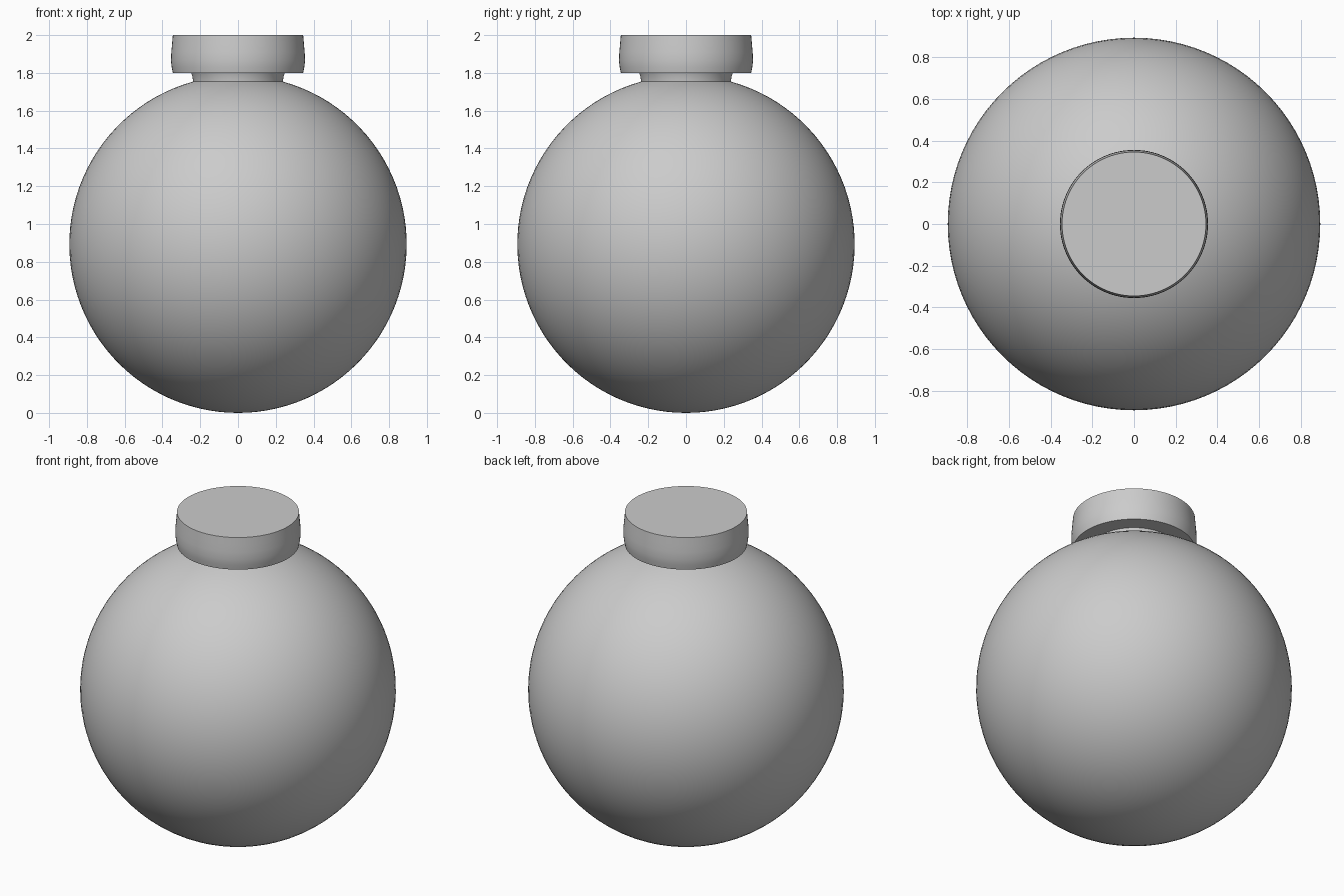
import bpy, bmesh
from math import sin, cos, pi, asin, radians

if "Cube" in bpy.data.objects:
    bpy.data.objects.remove(bpy.data.objects["Cube"])

SEGMENTS = 96


def lathe(name, profile):
    """Spin an (r, z) profile round the z axis; r = 0 points become poles."""
    bm = bmesh.new()
    verts = [bm.verts.new((r, 0, z)) for r, z in profile]
    edges = [bm.edges.new(pair) for pair in zip(verts, verts[1:])]
    bmesh.ops.spin(bm, geom=verts + edges, cent=(0, 0, 0), axis=(0, 0, 1),
                   angle=2 * pi, steps=SEGMENTS)
    bmesh.ops.remove_doubles(bm, verts=bm.verts, dist=1e-4)
    bmesh.ops.recalc_face_normals(bm, faces=bm.faces)
    mesh = bpy.data.meshes.new(name)
    bm.to_mesh(mesh)
    bm.free()
    obj = bpy.data.objects.new(name, mesh)
    bpy.context.collection.objects.link(obj)
    bpy.ops.object.select_all(action='DESELECT')
    obj.select_set(True)
    bpy.context.view_layer.objects.active = obj
    bpy.ops.object.shade_smooth_by_angle(angle=radians(30))
    return obj


# Round flask body, cut off where the neck begins
R, NECK_R = 0.893, 0.238
STEPS = 48
end = pi - asin(NECK_R / R)
body = [(R * sin(end * i / STEPS), R - R * cos(end * i / STEPS))
        for i in range(STEPS + 1)]

# Short flared neck continues from the body
neck = [(0.241, 1.78), (0.248, 1.80)]
lathe("flask_body", body + neck)

# Wide stopper with a slight bulge near its lower edge
lathe("stopper", [(0, 1.80), (0.345, 1.80), (0.351, 1.83), (0.355, 1.865),
                  (0.353, 1.91), (0.349, 1.955), (0.345, 2.0), (0, 2.0)])
